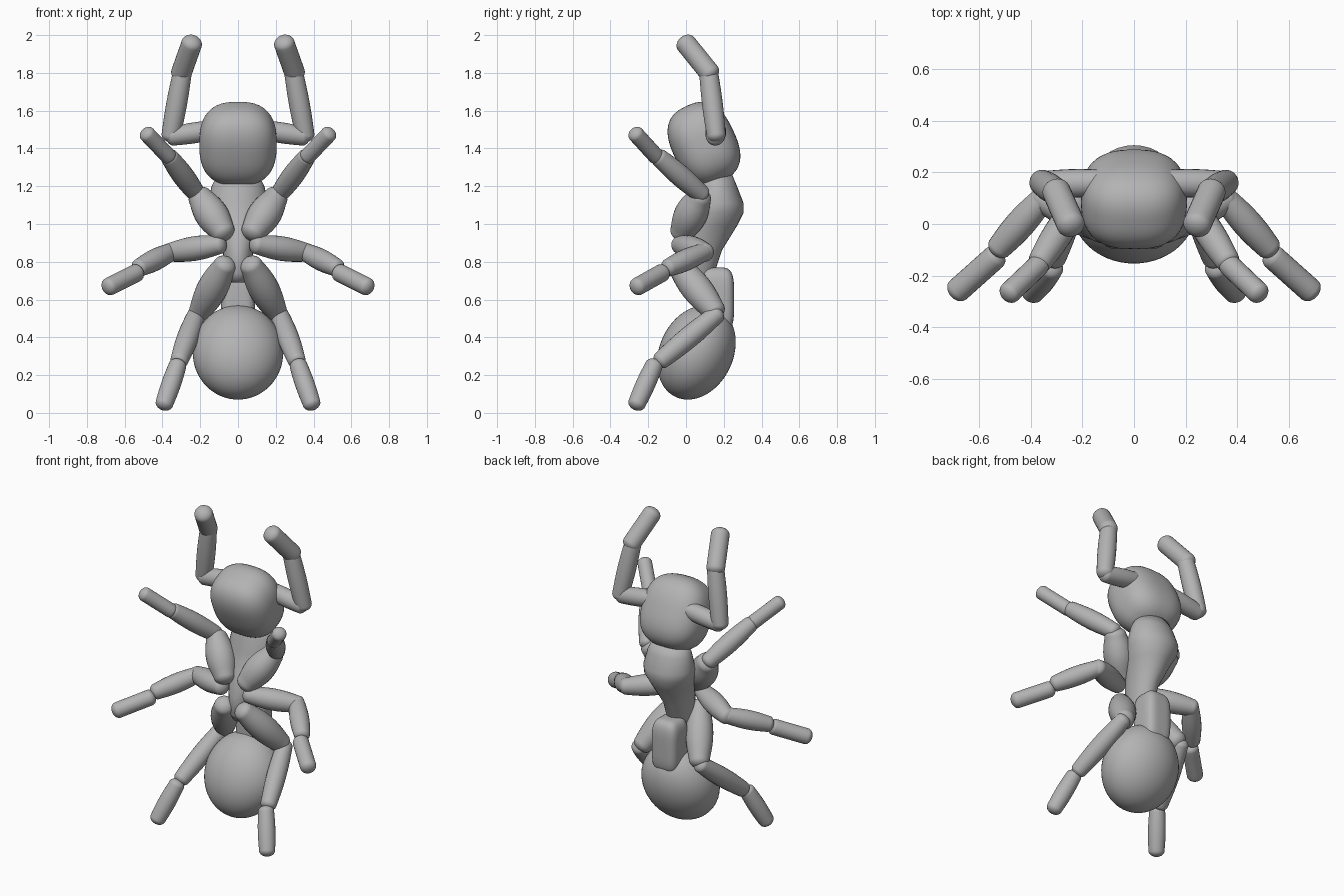
import bpy, bmesh, math
from mathutils import Vector, Matrix

cube = bpy.data.objects.get("Cube")
if cube:
    bpy.data.objects.remove(cube, do_unlink=True)

grey = bpy.data.materials.new("plain_grey")
grey.use_nodes = True
colour = (0.45, 0.45, 0.45, 1)
grey.diffuse_color = colour
grey.node_tree.nodes["Principled BSDF"].inputs["Base Color"].default_value = colour


def finish(name, bm):
    bmesh.ops.recalc_face_normals(bm, faces=bm.faces)
    for f in bm.faces:
        f.smooth = True
    mesh = bpy.data.meshes.new(name)
    bm.to_mesh(mesh)
    bm.free()
    mesh.materials.append(grey)
    obj = bpy.data.objects.new(name, mesh)
    bpy.context.collection.objects.link(obj)
    return obj


def blob(name, centre, half, tilt=0, power=2.0):
    """Rounded ball: a higher power makes it boxier."""
    bm = bmesh.new()
    bmesh.ops.create_uvsphere(bm, u_segments=48, v_segments=32, radius=1)
    for v in bm.verts:
        v.co /= sum(abs(c) ** power for c in v.co) ** (1 / power)
    bm.transform(Matrix.Translation(centre) @ Matrix.Rotation(math.radians(tilt), 4, "X")
                 @ Matrix.Diagonal((*half, 1)))
    return finish(name, bm)


def loft(name, rings, sides=32):
    """Skin elliptical rings given as centre, x radius, y radius."""
    bm = bmesh.new()
    loops = []
    for c, rx, ry in rings:
        angles = [2 * math.pi * i / sides for i in range(sides)]
        loops.append([bm.verts.new(Vector(c) + Vector((rx * math.cos(a), ry * math.sin(a), 0)))
                      for a in angles])
    for lo, hi in zip(loops, loops[1:]):
        for i in range(sides):
            j = (i + 1) % sides
            bm.faces.new((lo[i], lo[j], hi[j], hi[i]))
    bm.faces.new(loops[0])
    bm.faces.new(loops[-1])
    return finish(name, bm)


def segment(name, start, end, radius, bulge=0.0, sides=24, steps=8):
    """Limb segment with rounded ends and an optional fat middle."""
    a, b = Vector(start), Vector(end)
    length = (b - a).length
    cap = radius * 0.75
    profile = []
    for i in range(1, steps + 1):
        t = math.pi / 2 * i / steps
        profile.append((-cap * math.cos(t), radius * math.sin(t)))
    for i in range(1, steps):
        f = i / steps
        profile.append((length * f, radius * (1 + bulge * math.sin(math.pi * f))))
    profile += [(length - z, r) for z, r in reversed(profile[:steps])]
    rings = [((0, 0, z), r, r) for z, r in profile]
    obj = loft(name, rings, sides)
    turn = (b - a).to_track_quat("Z", "Y").to_matrix().to_4x4()
    obj.data.transform(Matrix.Translation(a) @ turn)
    return obj


# Head, waist and abdomen
blob("head", (0, 0.095, 1.425), (0.205, 0.17, 0.22), 25, 2.6)
blob("waist", (0, 0.165, 0.6), (0.09, 0.09, 0.17), 0, 4)
blob("abdomen", (0, 0.055, 0.32), (0.24, 0.195, 0.26), -25)

# Thorax: broad shoulders tapering to the waist
thorax = loft("thorax", [
    ((0, 0.05, 0.69), 0.05, 0.07), ((0, 0.05, 0.74), 0.07, 0.1),
    ((0, 0.07, 0.86), 0.08, 0.12), ((0, 0.13, 0.99), 0.125, 0.14),
    ((0, 0.165, 1.06), 0.155, 0.14), ((0, 0.17, 1.11), 0.16, 0.135),
    ((0, 0.165, 1.2), 0.14, 0.105), ((0, 0.16, 1.26), 0.11, 0.085)])

# Limbs: start, end, radius, bulge for each segment
limbs = {
    "antenna": [
        ((0.12, 0.16, 1.5), (0.345, 0.155, 1.465), 0.05, 0.1),
        ((0.355, 0.16, 1.47), (0.295, 0.12, 1.8), 0.05, 0.1),
        ((0.3, 0.125, 1.8), (0.245, 0.0, 1.955), 0.055, 0)],
    "front_leg": [
        ((0.08, -0.02, 0.96), (0.2, 0.07, 1.14), 0.065, 0.35),
        ((0.22, 0.08, 1.16), (0.36, -0.14, 1.35), 0.048, 0.2),
        ((0.37, -0.16, 1.36), (0.48, -0.265, 1.475), 0.043, 0)],
    "middle_leg": [
        ((0.1, -0.03, 0.89), (0.36, 0.1, 0.85), 0.05, 0.3),
        ((0.36, 0.09, 0.85), (0.52, -0.09, 0.77), 0.048, 0.2),
        ((0.54, -0.13, 0.74), (0.68, -0.255, 0.67), 0.048, 0)],
    "rear_leg": [
        ((0.07, -0.04, 0.78), (0.2, 0.15, 0.54), 0.06, 0.35),
        ((0.22, 0.16, 0.52), (0.31, -0.13, 0.28), 0.048, 0.2),
        ((0.32, -0.17, 0.25), (0.39, -0.26, 0.05), 0.047, 0.1)],
}
parts = ("inner", "mid", "tip")
for limb, segments in limbs.items():
    for part, (a, b, r, bulge) in zip(parts, segments):
        for side, s in (("left", 1), ("right", -1)):
            segment(f"{side}_{limb}_{part}", (s * a[0], a[1], a[2]),
                    (s * b[0], b[1], b[2]), r, bulge)
